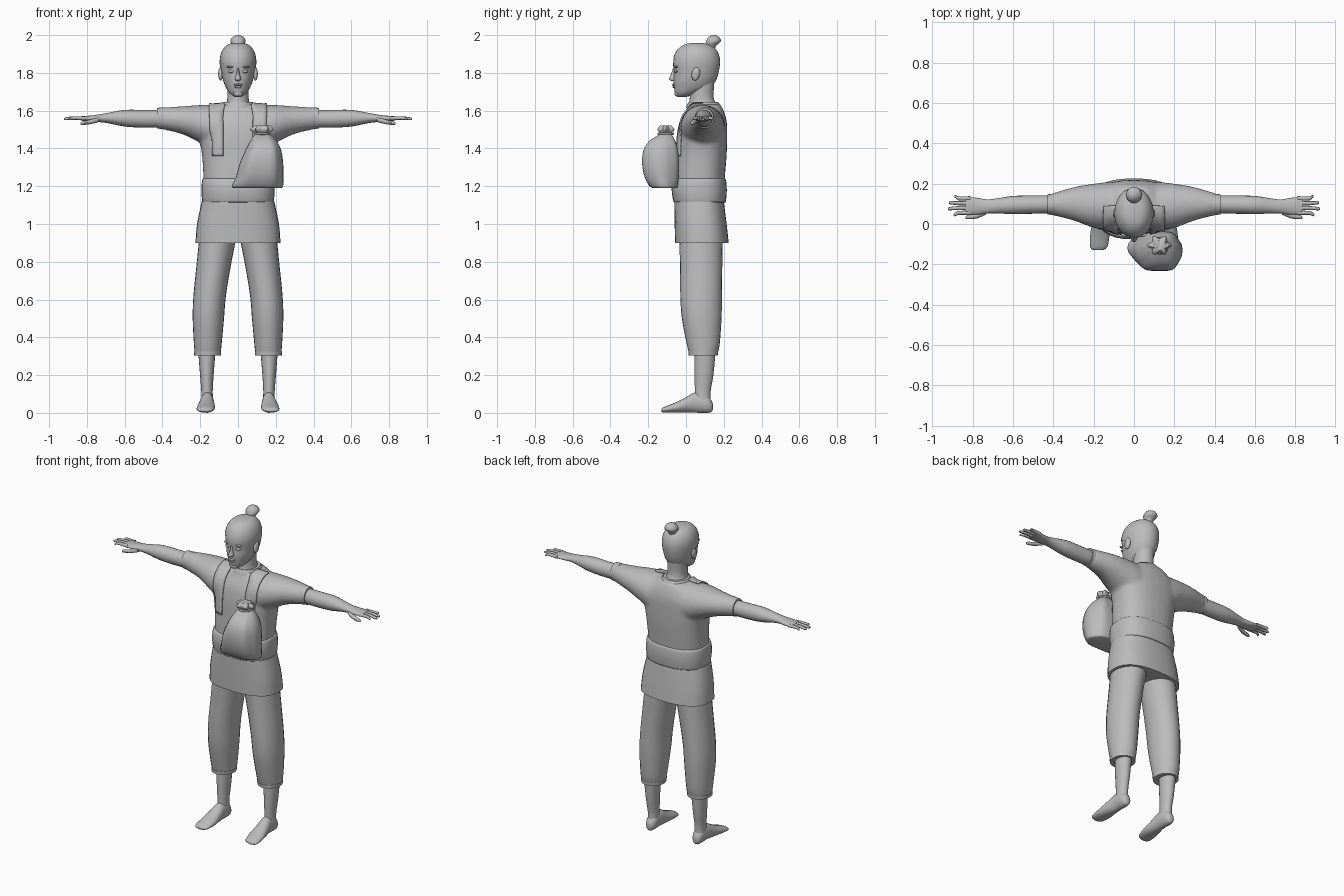
import bpy
import bmesh
import math
from mathutils import Vector

cube = bpy.data.objects.get("Cube")
if cube:
    bpy.data.objects.remove(cube, do_unlink=True)

GREY = (0.5, 0.5, 0.5, 1)
clay = bpy.data.materials.new("plain grey")
clay.use_nodes = True
clay.diffuse_color = GREY
shader = next(n for n in clay.node_tree.nodes if n.type == 'BSDF_PRINCIPLED')
shader.inputs["Base Color"].default_value = GREY
shader.inputs["Roughness"].default_value = 0.8


def finish(name, bm, smooth=True):
    """Turn a bmesh into a shaded object."""
    bmesh.ops.recalc_face_normals(bm, faces=bm.faces)
    mesh = bpy.data.meshes.new(name)
    bm.to_mesh(mesh)
    bm.free()
    mesh.materials.append(clay)
    obj = bpy.data.objects.new(name, mesh)
    bpy.context.collection.objects.link(obj)
    if smooth:
        bpy.ops.object.select_all(action='DESELECT')
        obj.select_set(True)
        bpy.context.view_layer.objects.active = obj
        bpy.ops.object.shade_smooth_by_angle(angle=math.radians(50))
    return obj


def spline(rows, steps):
    """Catmull-Rom interpolation between rows of numbers."""
    rows = [Vector(r) for r in rows]
    out = []
    for i in range(len(rows) - 1):
        a, b = rows[max(i - 1, 0)], rows[i]
        c, d = rows[i + 1], rows[min(i + 2, len(rows) - 1)]
        for k in range(steps):
            t = k / steps
            out.append(0.5 * (2 * b + (c - a) * t + (2 * a - 5 * b + 4 * c - d) * t * t
                              + (3 * b - a - 3 * c + d) * t ** 3))
    return out + [rows[-1]]


def add_loft(bm, rows, axis='z', side=1, sides=24, power=2, steps=3, ripple=0, grow=0):
    """Rows: position on axis, two centre coordinates, two radii."""
    rings = []
    for t, c1, c2, r1, r2 in spline(rows, steps):
        ring = []
        for k in range(sides):
            a = math.tau * k / sides
            ca, sa = math.cos(a), math.sin(a)
            wave = 1 + ripple * math.cos(a * 6)
            u = c1 + (r1 + grow) * wave * math.copysign(abs(ca) ** (2 / power), ca)
            v = c2 + (r2 + grow) * wave * math.copysign(abs(sa) ** (2 / power), sa)
            x, y, z = {'x': (t, u, v), 'y': (u, t, v), 'z': (u, v, t)}[axis]
            ring.append(bm.verts.new((x * side, y, z)))
        rings.append(ring)
    for low, high in zip(rings, rings[1:]):
        for k in range(sides):
            n = (k + 1) % sides
            bm.faces.new((low[k], low[n], high[n], high[k]))
    bm.faces.new(rings[0])
    bm.faces.new(rings[-1])


def loft(name, rows, **options):
    bm = bmesh.new()
    add_loft(bm, rows, **options)
    return finish(name, bm)


def span(z, front, back, half, x=0):
    """Horizontal section given by its front and back."""
    return (z, x, (front + back) / 2, half, (back - front) / 2)


def ball(name, centre, size, tilt=0):
    bm = bmesh.new()
    bmesh.ops.create_uvsphere(bm, u_segments=16, v_segments=10, radius=1)
    obj = finish(name, bm)
    obj.location, obj.scale = centre, size
    obj.rotation_euler.x = tilt
    return obj


# Tunic: body and sleeves fused into one soft surface
bm = bmesh.new()
add_loft(bm, [span(1.14, -.055, .2, .18), span(1.24, -.06, .205, .183),
              span(1.36, -.052, .215, .19), span(1.46, -.046, .218, .205),
              span(1.54, -.03, .216, .2), span(1.6, 0, .2, .14),
              span(1.635, .015, .18, .088)], power=2.4, sides=32)
for side in (1, -1):
    add_loft(bm, [(0, .09, 1.5, .11, .125), (.12, .09, 1.51, .118, .12),
                  (.2, .09, 1.53, .11, .1), (.3, .1, 1.55, .083, .073),
                  (.42, .097, 1.56, .05, .055)], axis='x', side=side)
tunic = finish("tunic", bm)
remesh = tunic.modifiers.new("fuse", 'REMESH')
remesh.mode = 'VOXEL'
remesh.voxel_size = 0.011
remesh.use_smooth_shade = True
soften = tunic.modifiers.new("soften", 'SMOOTH')
soften.factor, soften.iterations = 0.5, 6

# Collar, belt and skirt
loft("collar", [span(1.615, .0, .188, .09), span(1.632, .006, .18, .085),
                span(1.645, .014, .17, .076)])
loft("belt", [span(1.115, -.062, .208, .185), span(1.125, -.068, .212, .19),
              span(1.18, -.076, .216, .194), span(1.23, -.07, .212, .19),
              span(1.24, -.062, .206, .184)], power=2.5, sides=32)
loft("skirt", [span(.9, -.058, .226, .225), span(1, -.06, .215, .217),
               span(1.12, -.062, .2, .192)], power=2.5, sides=32)

# Limbs, mirrored
for side, label in ((1, "left"), (-1, "right")):
    loft(label + "_sleeve_hem", [(.39, .097, 1.56, .053, .057), (.43, .097, 1.56, .05, .055)],
         axis='x', side=side)
    loft(label + "_arm", [(.4, .097, 1.557, .044, .046), (.5, .096, 1.557, .045, .047),
                          (.6, .094, 1.56, .045, .044), (.68, .09, 1.561, .037, .029),
                          (.73, .087, 1.56, .035, .021), (.78, .088, 1.558, .042, .016),
                          (.835, .091, 1.559, .044, .011)], axis='x', side=side, sides=20)
    for i, tip in enumerate((.895, .922, .918, .89)):
        y = .055 + .024 * i
        y_tip = y + .006 * (i - 1.5)
        loft(f"{label}_finger_{i + 1}", [(.81, y, 1.559, .011, .01), (.87, y, 1.561, .01, .009),
                                         (tip - .006, y_tip, 1.557, .008, .007),
                                         (tip, y_tip, 1.556, .003, .003)],
             axis='x', side=side, sides=8, steps=2)
    loft(label + "_thumb", [(.735, .06, 1.553, .014, .013), (.78, .041, 1.541, .014, .012),
                            (.825, .034, 1.533, .01, .009), (.835, .033, 1.532, .004, .004)],
         axis='x', side=side, sides=8, steps=2)

    loft(label + "_trouser_leg", [span(.31, .018, .165, .068, .161), span(.36, .005, .178, .073, .16),
                                  span(.5, -.022, .188, .083, .157), span(.62, -.03, .19, .086, .15),
                                  span(.78, -.032, .192, .091, .129), span(.92, -.035, .195, .098, .108)],
         side=side)
    loft(label + "_trouser_hem", [span(.305, .014, .168, .071, .161), span(.325, .012, .17, .072, .161)],
         side=side)
    loft(label + "_shin", [span(.04, .045, .132, .033, .163), span(.11, .047, .13, .03, .164),
                           span(.2, .045, .145, .036, .165), span(.33, .045, .157, .046, .165)],
         side=side, sides=20)
    loft(label + "_foot", [(-.13, .178, .014, .022, .008), (-.115, .175, .017, .042, .015),
                           (-.06, .17, .027, .048, .026), (0, .166, .042, .042, .041),
                           (.05, .163, .055, .035, .054), (.11, .163, .048, .033, .048),
                           (.135, .163, .035, .022, .03), (.142, .163, .034, .01, .015)],
         axis='y', side=side, sides=20)

# Neck and head
loft("neck", [span(1.58, .02, .17, .072), span(1.63, .016, .162, .064),
              span(1.67, .02, .146, .056), span(1.75, .02, .15, .058)])
skull = [span(1.672, -.045, .0, .016), span(1.69, -.057, .06, .042),
         span(1.72, -.063, .128, .063), span(1.76, -.066, .155, .079),
         span(1.8, -.064, .168, .087), span(1.85, -.068, .176, .093),
         span(1.89, -.06, .172, .09), span(1.925, -.04, .155, .076),
         span(1.95, -.005, .122, .05), span(1.958, .035, .08, .02)]
loft("head", skull, sides=32)

# Hair cap trimmed along a slanting hairline
bm = bmesh.new()
add_loft(bm, skull, sides=32, grow=.004)
bmesh.ops.bisect_plane(bm, geom=bm.verts[:] + bm.edges[:] + bm.faces[:], clear_inner=True,
                       plane_co=(0, -.07, 1.88), plane_no=(0, .5, .85))
finish("hair", bm)
loft("hair_bun", [span(1.92, .1, .155, .027), span(1.943, .1, .16, .026),
                  span(1.965, .104, .186, .041), span(1.987, .115, .18, .032),
                  span(2, .135, .157, .01)], sides=10, steps=2)

# Face and ears
loft("nose", [span(1.757, -.078, -.04, .011), span(1.767, -.09, -.04, .017),
              span(1.79, -.081, -.04, .01), span(1.825, -.069, -.04, .006)], sides=12)
ball("upper_lip", (0, -.064, 1.737), (.024, .01, .006))
ball("lower_lip", (0, -.062, 1.726), (.02, .01, .007))
ball("chin", (0, -.045, 1.69), (.026, .016, .016))
for side, label in ((1, "left"), (-1, "right")):
    ball(label + "_eye", (.036 * side, -.052, 1.808), (.017, .01, .008))
    ball(label + "_brow", (.037 * side, -.052, 1.832), (.025, .012, .006))
    ball(label + "_ear", (.092 * side, .052, 1.795), (.013, .022, .036), -.2)

# Drawstring bag on the chest
loft("bag", [span(1.19, -.175, -.05, .12, .105), span(1.2, -.195, -.042, .132, .103),
             span(1.25, -.222, -.036, .122, .115), span(1.32, -.235, -.034, .112, .124),
             span(1.39, -.228, -.04, .092, .134), span(1.44, -.195, -.055, .068, .135),
             span(1.475, -.14, -.075, .04, .13)], power=2.5, ripple=.03, sides=36)
loft("bag_frill", [span(1.465, -.14, -.075, .036, .13), span(1.48, -.135, -.08, .032, .128),
                   span(1.5, -.15, -.062, .052, .126), span(1.522, -.135, -.08, .034, .13)],
     ripple=.2, sides=36)
bpy.ops.mesh.primitive_torus_add(location=(.13, -.107, 1.478), major_radius=.038,
                                 minor_radius=.006, major_segments=24, minor_segments=8)
cord = bpy.context.object
cord.name = "bag_cord"
cord.data.materials.append(clay)
bpy.ops.object.shade_smooth()

# Shoulder straps laid over the tunic
path = [(-.06, 1.36), (-.055, 1.48), (-.03, 1.59), (.02, 1.65), (.09, 1.66)]
for side, label in ((1, "left"), (-1, "right")):
    bm = bmesh.new()
    rows = [[bm.verts.new(((.08 + .024 * k) * side, p[0], p[1])) for k in range(4)]
            for p in spline(path, 5)]
    for low, high in zip(rows, rows[1:]):
        for k in range(3):
            bm.faces.new((low[k], low[k + 1], high[k + 1], high[k]))
    strap = finish(label + "_strap", bm)
    wrap = strap.modifiers.new("lay on tunic", 'SHRINKWRAP')
    wrap.target = tunic
    wrap.wrap_mode = 'OUTSIDE_SURFACE'
    wrap.offset = 0.006
    thick = strap.modifiers.new("thickness", 'SOLIDIFY')
    thick.thickness = 0.008
    thick.offset = 0
